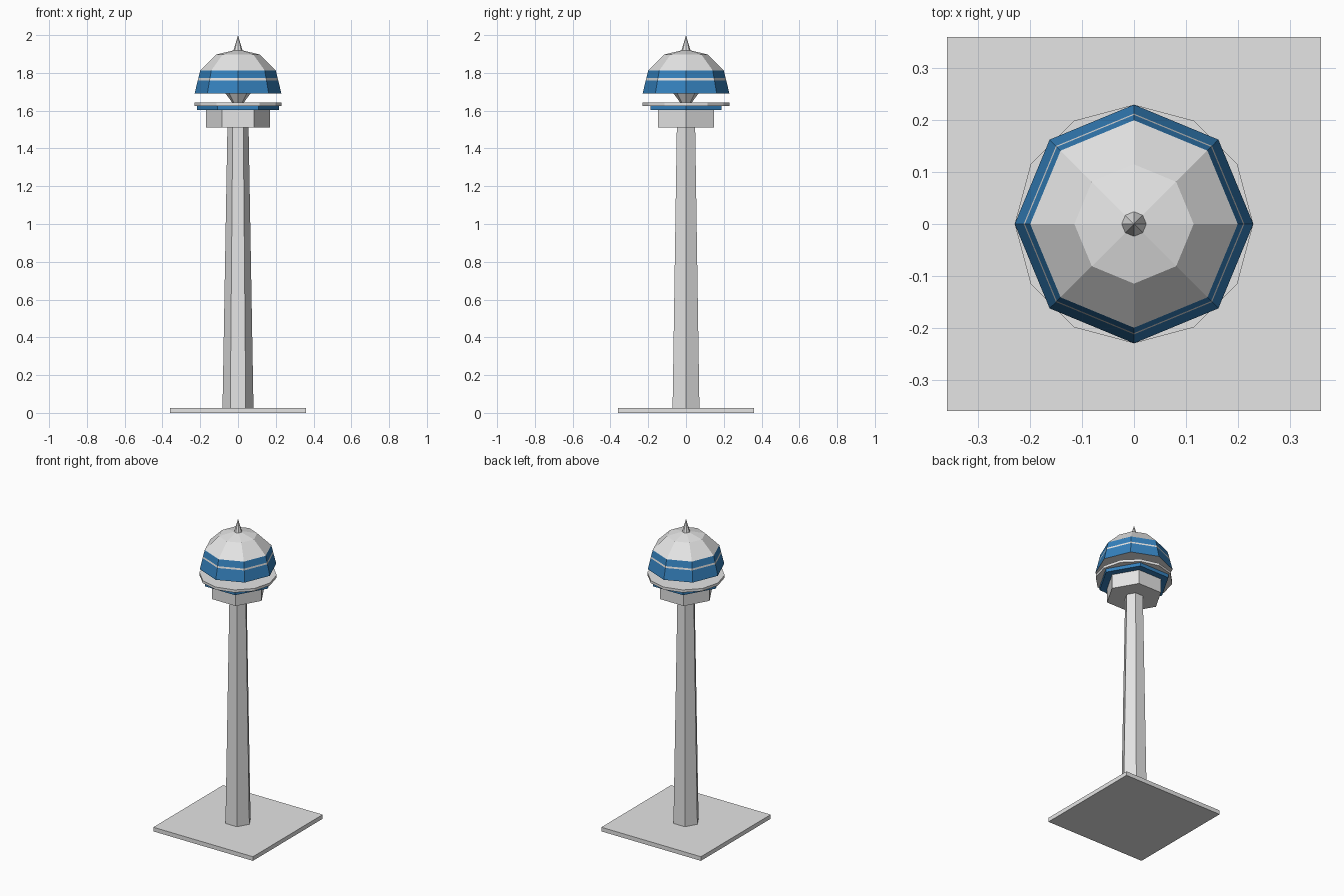
import bpy, bmesh, math

if "Cube" in bpy.data.objects:
    bpy.data.objects.remove(bpy.data.objects["Cube"])


def material(name, color):
    m = bpy.data.materials.new(name)
    m.diffuse_color = (*color, 1)
    m.use_nodes = True
    m.node_tree.nodes["Principled BSDF"].inputs["Base Color"].default_value = m.diffuse_color
    return m


GREY = material("pale grey", (0.78, 0.78, 0.78))
BLUE = material("window blue", (0.035, 0.22, 0.51))


def ring_stack(name, sides, profile, mats, turn=0.0, pick=None):
    """Stack of regular polygons; profile is (radius, z) from bottom to top."""
    bm = bmesh.new()
    rings = []
    for r, z in profile:
        if r == 0:
            rings.append([bm.verts.new((0, 0, z))])
            continue
        angles = [turn + math.tau * i / sides for i in range(sides)]
        rings.append([bm.verts.new((r * math.cos(a), r * math.sin(a), z)) for a in angles])
    for lo, hi in zip(rings, rings[1:]):
        for i in range(sides):
            j = (i + 1) % sides
            if len(hi) == 1:
                bm.faces.new((lo[i], lo[j], hi[0]))
            else:
                bm.faces.new((lo[i], lo[j], hi[j], hi[i]))
    for ring in (rings[0], rings[-1]):
        if len(ring) > 1:
            bm.faces.new(ring)
    bmesh.ops.recalc_face_normals(bm, faces=bm.faces[:])
    if pick:
        for f in bm.faces:
            f.material_index = pick(f)
    me = bpy.data.meshes.new(name)
    bm.to_mesh(me)
    bm.free()
    for m in mats:
        me.materials.append(m)
    ob = bpy.data.objects.new(name, me)
    bpy.context.collection.objects.link(ob)
    return ob


def dome_color(face):
    # blue glazing below the roof, split by a narrow pale strip
    z = face.calc_center_median().z
    glazed = 1.692 < z < 1.812 and not 1.761 < z < 1.772
    return 1 if glazed else 0


# square ground slab
ring_stack("base_slab", 4, [(0.36 * math.sqrt(2), 0), (0.36 * math.sqrt(2), 0.027)],
           [GREY], math.pi / 4)

# tapering hexagonal shaft
ring_stack("tower_shaft", 6, [(0.082, 0.027), (0.056, 1.515)], [GREY])

# hexagonal room, blue band and balcony disc
ring_stack("lower_room", 6, [(0.17, 1.51), (0.17, 1.603)], [GREY])
ring_stack("lower_band", 6, [(0.217, 1.603), (0.217, 1.626)], [BLUE])
ring_stack("balcony", 12, [(0.23, 1.626), (0.23, 1.643)], [GREY])

# flared neck carrying the cabin
ring_stack("cabin_neck", 8, [(0.03, 1.642), (0.066, 1.691)], [GREY])

# octagonal cabin with domed roof and spike
ring_stack("cabin_dome", 8,
           [(0.23, 1.69), (0.2127, 1.761), (0.2103, 1.772), (0.20, 1.813),
            (0.115, 1.897), (0, 1.925)],
           [GREY, BLUE], pick=dome_color)
ring_stack("spike", 8, [(0.025, 1.915), (0, 2.0)], [GREY])
